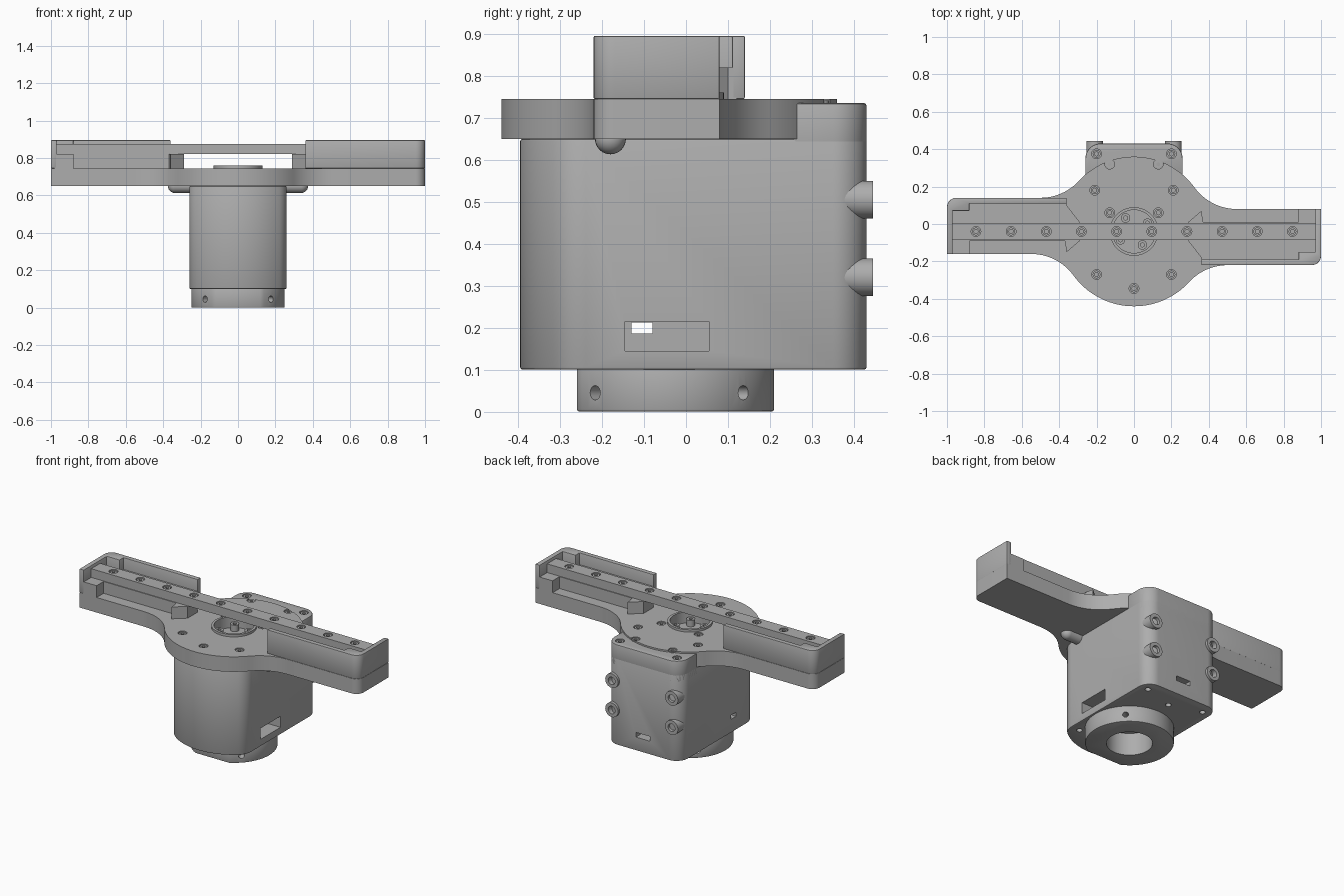
import bpy, bmesh, math
from mathutils import Matrix, Vector

cube = bpy.data.objects.get("Cube")
if cube:
    bpy.data.objects.remove(cube, do_unlink=True)

metal = bpy.data.materials.new("plain grey")
metal.use_nodes = True
GREY = (0.42, 0.42, 0.42, 1)
metal.diffuse_color = GREY
metal.node_tree.nodes["Principled BSDF"].inputs["Base Color"].default_value = GREY
CY = -0.04            # y of the main axis
FLOOR, DECK, SHELF, TOP = 0.65, 0.745, 0.82, 0.895


def finish(bm, name):
    bmesh.ops.recalc_face_normals(bm, faces=bm.faces)
    mesh = bpy.data.meshes.new(name)
    bm.to_mesh(mesh)
    bm.free()
    obj = bpy.data.objects.new(name, mesh)
    bpy.context.collection.objects.link(obj)
    mesh.materials.append(metal)
    return obj


def activate(obj):
    bpy.ops.object.select_all(action='DESELECT')
    obj.select_set(True)
    bpy.context.view_layer.objects.active = obj


def prism(name, pts, z0, z1, bevel=0):
    bm = bmesh.new()
    face = bm.faces.new([bm.verts.new((x, y, z0)) for x, y in pts])
    up = bmesh.ops.extrude_face_region(bm, geom=[face])["geom"]
    bmesh.ops.translate(bm, vec=(0, 0, z1 - z0),
                        verts=[v for v in up if isinstance(v, bmesh.types.BMVert)])
    obj = finish(bm, name)
    if bevel:
        mod = obj.modifiers.new("edge", 'BEVEL')
        mod.width, mod.segments = bevel, 2
        mod.limit_method, mod.angle_limit = 'ANGLE', math.radians(60)
        activate(obj)
        bpy.ops.object.modifier_apply(modifier=mod.name)
    return obj


def box(name, x0, x1, y0, y1, z0, z1):
    return prism(name, [(x0, y0), (x1, y0), (x1, y1), (x0, y1)], z0, z1)


def rods(name, starts, direction, length, radius, sides=24):
    """Equal cylinders from each start point along a direction, as one object."""
    bm = bmesh.new()
    d = Vector(direction).normalized()
    turn = d.to_track_quat('Z', 'Y').to_matrix().to_4x4()
    for p in starts:
        mid = Matrix.Translation(Vector(p) + d * length / 2)
        bmesh.ops.create_cone(bm, cap_ends=True, segments=sides, radius1=radius,
                              radius2=radius, depth=length, matrix=mid @ turn)
    return finish(bm, name)


def cut(obj, cutter):
    mod = obj.modifiers.new("cut", 'BOOLEAN')
    mod.operation, mod.solver, mod.object = 'DIFFERENCE', 'EXACT', cutter
    activate(obj)
    bpy.ops.object.modifier_apply(modifier=mod.name)
    bpy.data.objects.remove(cutter, do_unlink=True)


def arc(cx, cy, r, a0, a1, n=12):
    return [(cx + r * math.cos(math.radians(a0 + (a1 - a0) * i / n)),
             cy + r * math.sin(math.radians(a0 + (a1 - a0) * i / n))) for i in range(n + 1)]


def turned(pts, s):
    """Shift to the main axis, with a half turn when s is -1."""
    return [(s * x, s * y + CY) for x, y in pts]


def bolts(name, spots, z, target, r=0.026):
    """Counterbored socket-head bolts in a top face."""
    cut(target, rods("bore", [(x, y, z - 0.016) for x, y in spots], (0, 0, 1), 0.05, r))
    heads = rods(name, [(x, y, z - 0.02) for x, y in spots], (0, 0, 1), 0.016, r * 0.8)
    cut(heads, rods("hex", [(x, y, z - 0.014) for x, y in spots], (0, 0, 1), 0.03, r * 0.45, 6))


# housing: arched front, rounded corners, taller back block
W, R = 0.26, 0.355
fx = W - 0.1
fy = -math.sqrt((R - 0.1) ** 2 - fx ** 2)
ang = math.degrees(math.atan2(fy, fx))
right = arc(fx, CY + fy, 0.1, ang, 0) + arc(W - 0.08, 0.35, 0.08, 0, 90)
left = [(-x, y) for x, y in reversed(right)]
front = arc(0, CY, R, -180 - ang, ang, 32)[1:-1]
housing = prism("housing", right + left + front, 0.1, FLOOR, 0.006)
back = arc(W - 0.08, 0.35, 0.08, 0, 90)
back_block = prism("back_block", [(W, 0.255)] + back +
                   [(-x, y) for x, y in reversed(back)] + [(-W, 0.255)], 0.6, 0.735, 0.006)

# cable window, small slots, bottom bore and bottom bolt holes
cut(housing, box("c", 0.17, 0.3, -0.145, 0.055, 0.145, 0.215))
cut(housing, box("c", -0.3, 0.2, -0.13, -0.08, 0.186, 0.212))
cut(housing, box("c", -0.05, 0.05, 0.37, 0.5, 0.185, 0.215))
cut(housing, rods("c", [(0, CY, 0.05)], (0, 0, 1), 0.09, 0.13, 48))
feet = [(x, y) for x in (-0.2, 0.2) for y in (-0.24, 0.36)] + [(0, 0.3), (0, -0.34)]
cut(housing, rods("c", [(x, y, 0.05) for x, y in feet], (0, 0, 1), 0.07, 0.017))

# bottom collar with a front flat and four radial holes
flat = math.degrees(math.asin(0.22 / 0.25))
collar = prism("collar", arc(0, CY, 0.25, -flat, 180 + flat, 56), 0, 0.11, 0.006)
cut(collar, rods("c", [(0, CY, -0.1)], (0, 0, 1), 0.3, 0.13, 48))
for a in (45, 135, 225, 315):
    d = Vector((math.cos(math.radians(a)), math.sin(math.radians(a)), 0))
    cut(collar, rods("c", [Vector((0, CY, 0.045)) + d * 0.2], d, 0.1, 0.017))

# hose ports on the back corners
ports = [(x, 0.3, z) for x in (-0.21, 0.21) for z in (0.32, 0.505)]
hose_ports = rods("hose_ports", ports, (0, 1, 0), 0.145, 0.045, 32)
cut(hose_ports, rods("c", [(x, 0.41, z) for x, y, z in ports], (0, 1, 0), 0.1, 0.024))

# rounded bosses under the plate
for side, s in (("right", -1), ("left", 1)):
    bm = bmesh.new()
    bmesh.ops.create_uvsphere(bm, u_segments=24, v_segments=12, radius=0.037)
    bmesh.ops.translate(bm, verts=bm.verts, vec=(s * 0.338, -0.18, FLOOR))
    finish(bm, side + "_boss_end")
    rods(side + "_boss", [(s * 0.2, -0.18, FLOOR)], (s, 0, 0), 0.138, 0.037)

# main plate: disc blended into two offset arms
FR, DISC = 0.28, 0.4


def blend(h):
    dx = math.sqrt((DISC + FR) ** 2 - (h + FR) ** 2)
    return dx, math.degrees(math.atan2(h + FR, dx))


(d1, a1), (d2, a2) = blend(0.18), blend(0.12)
corner = arc(-0.95, 0.13, 0.05, 180, 90, 8)
half = ([(-1, -0.12)] + corner + arc(-d1, 0.18 + FR, FR, -90, -a1)
        + arc(0, 0, DISC, 180 - a1, a2, 32)[1:-1] + arc(d2, 0.12 + FR, FR, 180 + a2, 270))
plate = prism("main_plate", turned(half, 1) + turned(half, -1), FLOOR, DECK)
cut(plate, rods("c", [(0, CY, 0.69)], (0, 0, 1), 0.1, 0.125, 48))
deck_spots = [(s * x, y) for s in (-1, 1) for x, y in
              ((0.13, 0.32), (0.21, 0.18), (0.13, 0.06), (0.2, -0.27))] + [(0, -0.345)]
bolts("plate_bolts", deck_spots, DECK, plate)
bolts("back_bolts", [(-0.2, 0.375), (0.2, 0.375)], 0.735, back_block)

# output hub with its lip and four standing bolts
lip = rods("hub_lip", [(0, CY, 0.69)], (0, 0, 1), 0.07, 0.13, 48)
cut(lip, rods("c", [(0, CY, 0.6)], (0, 0, 1), 0.3, 0.115, 48))
hub_spots = [(0.085 * math.cos(math.radians(a)), CY + 0.085 * math.sin(math.radians(a)))
             for a in (32, 122, 212, 302)]
hub_bolts = rods("hub_bolts", [(x, y, 0.68) for x, y in hub_spots], (0, 0, 1), 0.05, 0.025)
cut(hub_bolts, rods("c", [(x, y, 0.715) for x, y in hub_spots], (0, 0, 1), 0.03, 0.012, 6))

# arm tops: L-shaped wall, low corner block, rail shelf and wedge
wall = [(-1, -0.12)] + corner + [(-0.36, 0.18), (-0.36, 0.15), (-0.88, 0.15),
                                 (-0.88, 0.11), (-0.97, 0.11), (-0.97, -0.12)]
shelf = [(-0.97, -0.05), (-0.29, -0.05), (-0.29, 0.05), (-0.36, 0.14), (-0.36, 0.16), (-0.97, 0.16)]
block = [(-0.98, -0.12), (-0.88, -0.12), (-0.88, -0.04), (-0.98, -0.04)]
wedge = [(-0.29, -0.05), (-0.37, -0.05), (-0.36, -0.11)]
for side, s in (("right", 1), ("left", -1)):
    prism(side + "_arm_wall", turned(wall, s), DECK, TOP, 0.003)
    prism(side + "_rail_shelf", turned(shelf, s), DECK - 0.01, SHELF)
    prism(side + "_corner_block", turned(block, s), DECK - 0.01, SHELF)
    prism(side + "_wedge", turned(wedge, s), DECK - 0.01, SHELF)

# guide rail across both arms
rail = box("guide_rail", -0.97, 0.97, CY - 0.045, CY + 0.045, SHELF, 0.875)
bolts("rail_bolts", [(-0.845 + i * 0.188, CY) for i in range(10)], 0.875, rail)

# smooth shading on curved walls, crisp edges elsewhere
bpy.ops.object.select_all(action='DESELECT')
for o in bpy.context.scene.objects:
    if o.type == 'MESH':
        o.select_set(True)
        bpy.context.view_layer.objects.active = o
bpy.ops.object.shade_smooth_by_angle(angle=math.radians(30))
